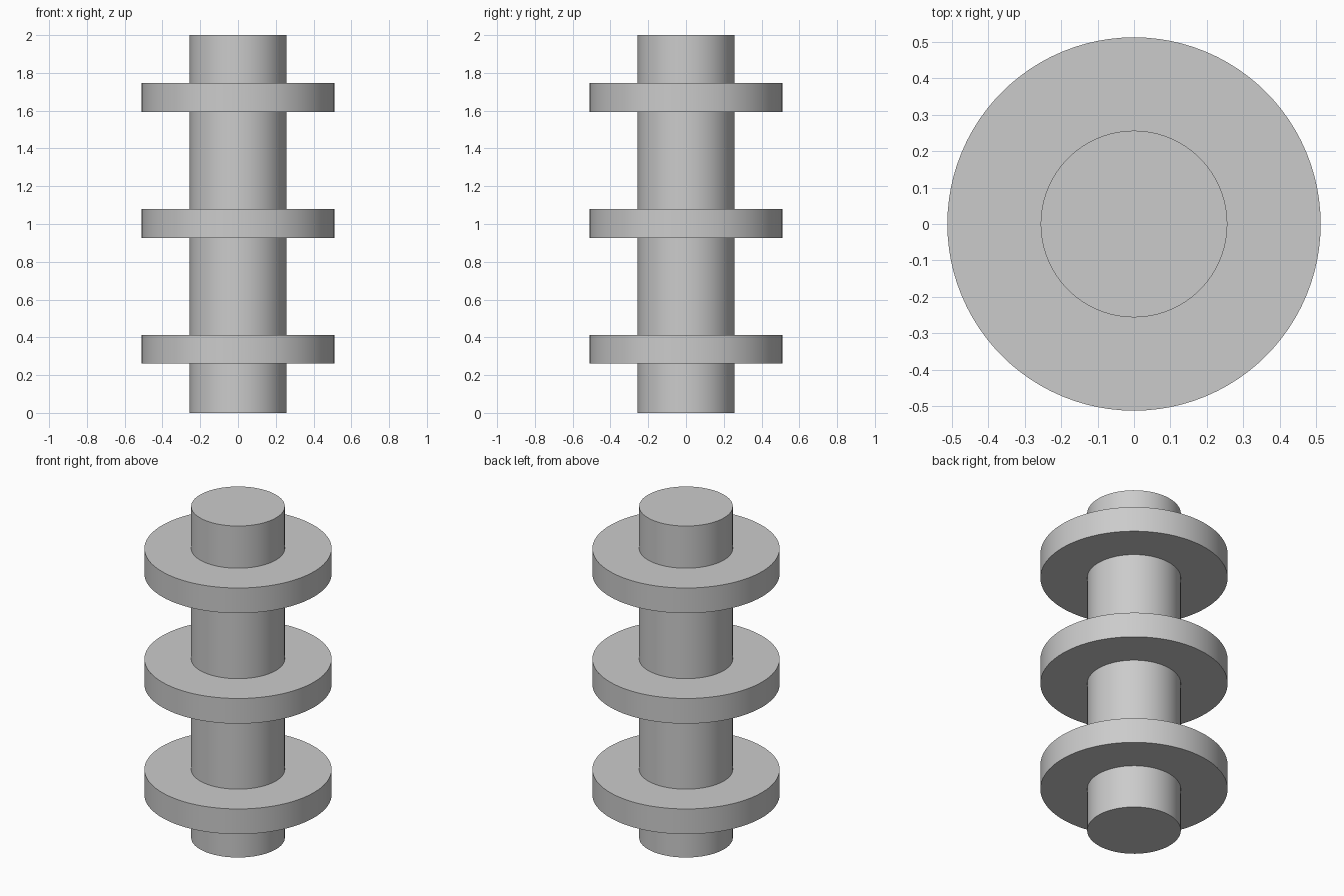
import bpy

cube = bpy.data.objects.get("Cube")
if cube:
    bpy.data.objects.remove(cube, do_unlink=True)

HEIGHT = 2.0
SHAFT_RADIUS = 0.256
DISC_RADIUS = 0.512
DISC_THICKNESS = 0.152

grey = bpy.data.materials.new("light_grey")
grey.use_nodes = True
colour = (0.6, 0.6, 0.6, 1.0)
grey.diffuse_color = colour
grey.node_tree.nodes["Principled BSDF"].inputs["Base Color"].default_value = colour


def cylinder(name, radius, depth, z):
    bpy.ops.mesh.primitive_cylinder_add(
        vertices=96, radius=radius, depth=depth, location=(0, 0, z))
    part = bpy.context.object
    part.name = name
    part.data.materials.append(grey)
    bpy.ops.object.shade_smooth_by_angle()
    return part


# Central shaft
cylinder("shaft", SHAFT_RADIUS, HEIGHT, HEIGHT / 2)

# Three evenly spaced discs around the shaft
for i, name in enumerate(("lower_disc", "middle_disc", "upper_disc")):
    cylinder(name, DISC_RADIUS, DISC_THICKNESS, HEIGHT * (2 * i + 1) / 6 + 0.003)
